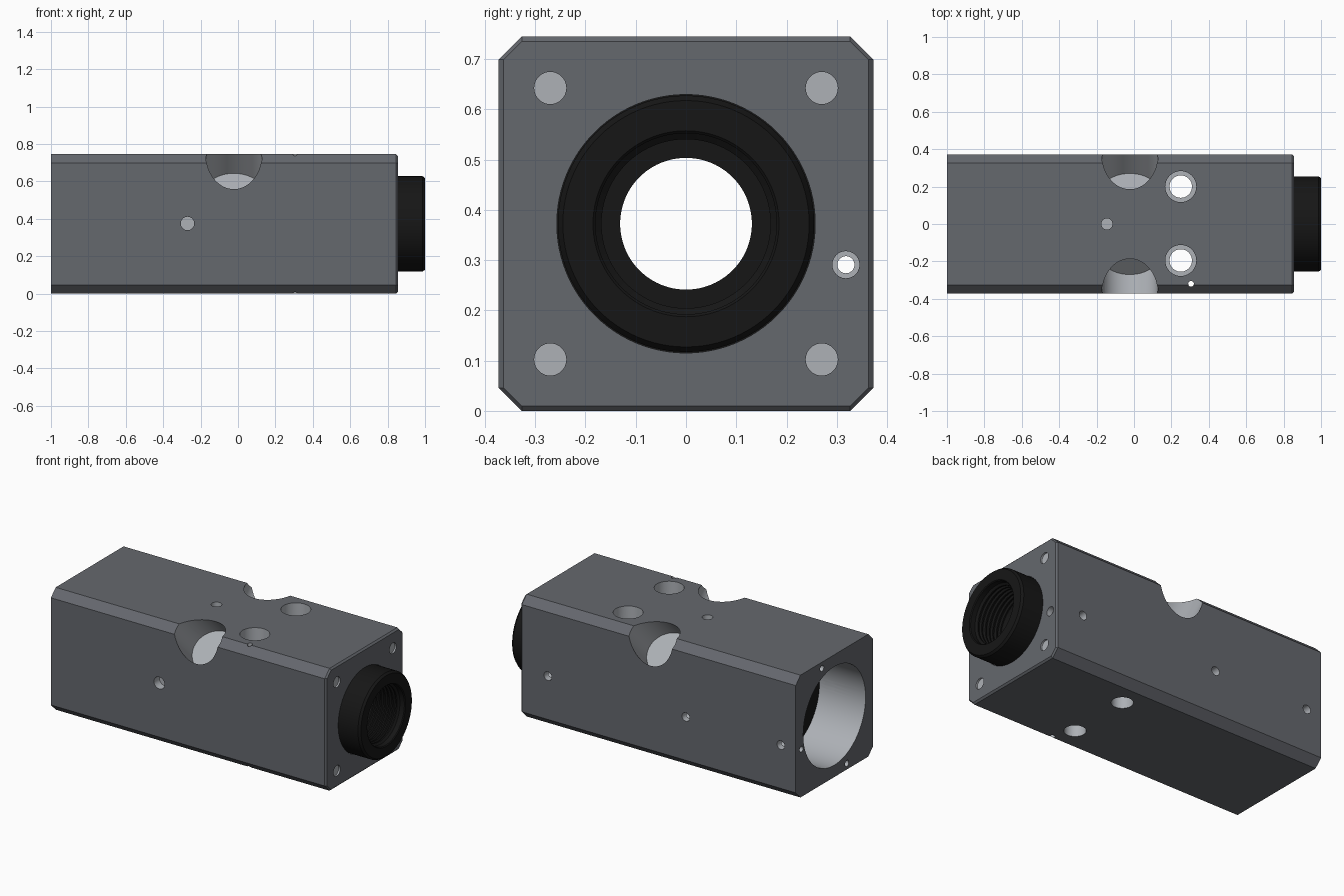
import bpy, bmesh, math
from mathutils import Vector

if "Cube" in bpy.data.objects:
    bpy.data.objects.remove(bpy.data.objects["Cube"])

H = 0.3725            # half width of the square block
TAU = 2 * math.pi


def material(name, rgb):
    m = bpy.data.materials.new(name)
    m.diffuse_color = (*rgb, 1)
    m.use_nodes = True
    m.node_tree.nodes["Principled BSDF"].inputs["Base Color"].default_value = m.diffuse_color
    return m


DARK = material("dark_grey", (0.13, 0.138, 0.155))
BLACK = material("black", (0.008, 0.008, 0.008))
BARE = material("bare_metal", (0.42, 0.44, 0.47))


def make(name, bm, mat):
    bmesh.ops.recalc_face_normals(bm, faces=bm.faces)
    me = bpy.data.meshes.new(name)
    bm.to_mesh(me)
    bm.free()
    me.materials.append(mat)
    ob = bpy.data.objects.new(name, me)
    bpy.context.collection.objects.link(ob)
    return ob


def skin(bm, rings, closed):
    """Bridge a list of vertex rings, looping round or capping the ends."""
    n = len(rings[0])
    pairs = list(zip(rings, rings[1:] + rings[:1]))
    for a, b in pairs if closed else pairs[:-1]:
        for i in range(n):
            j = (i + 1) % n
            bm.faces.new((a[i], a[j], b[j], b[i]))
    if not closed:
        bm.faces.new(rings[0])
        bm.faces.new(rings[-1])


def lathe(name, profile, mat, closed=True, seg=96):
    """Turn an (x, radius) profile about the long axis."""
    bm = bmesh.new()
    rings = [[bm.verts.new((x, r * math.cos(TAU * i / seg), H + r * math.sin(TAU * i / seg)))
              for i in range(seg)] for x, r in profile]
    skin(bm, rings, closed)
    return make(name, bm, mat)


def rod(start, end, r, seg=40, xscale=1):
    """Cylindrical cutter from start to end."""
    a, b = Vector(start), Vector(end)
    bm = bmesh.new()
    bmesh.ops.create_cone(bm, cap_ends=True, segments=seg, radius1=r, radius2=r, depth=(b - a).length)
    rot = (b - a).to_track_quat('Z', 'Y').to_matrix()
    mid = (a + b) / 2
    for v in bm.verts:
        v.co = rot @ v.co
        v.co.x *= xscale
        v.co += mid
    return make("cutter", bm, BARE)


# Block with chamfered long edges and a small bevel on the right end
def octagon(bm, x, inset):
    h, c = H - inset, H - 0.046
    pts = [(h, -c), (h, c), (c, h), (-c, h), (-h, c), (-h, -c), (-c, -h), (c, -h)]
    return [bm.verts.new((x, y, z + H)) for y, z in pts]


bm = bmesh.new()
skin(bm, [octagon(bm, -1, 0), octagon(bm, 0.845, 0), octagon(bm, 0.855, 0.01)], False)
body = make("block", bm, DARK)


def cut(tool):
    mod = body.modifiers.new("cut", 'BOOLEAN')
    mod.operation, mod.solver, mod.object = 'DIFFERENCE', 'EXACT', tool
    mod.material_mode = 'TRANSFER'
    bpy.context.view_layer.objects.active = body
    bpy.ops.object.modifier_apply(modifier=mod.name)
    bpy.data.objects.remove(tool)


# Stepped central bore
cut(lathe("cutter", [(-1.1, 0.3), (-0.66, 0.3), (-0.66, 0.135), (0.45, 0.135), (0.45, 0.3),
                     (0.8, 0.3), (0.8, 0.257), (0.95, 0.257)], BARE, closed=False))

# Four corners: diagonal pocket, deep bolt bore on the left, screw hole on the right
for sy in (-1, 1):
    for sz in (-1, 1):
        k = 0.25 / math.sqrt(2)
        cut(rod((-0.022, sy * k, H + sz * k), (-0.022, sy * 0.6, H + sz * 0.6), 0.132, 64, 1.135))
        y, z = sy * 0.27, H + sz * 0.27
        cut(rod((-1.1, y, z), (-0.06, y, z), 0.07))
        cut(rod((0.6, y, z), (0.9, y, z), 0.025))
        cut(rod((0.845, y, z), (0.9, y, z), 0.032))

# Vertical counterbored holes, top dimple and small vertical drilling
for y in (-0.195, 0.2):
    cut(rod((0.25, y, -0.1), (0.25, y, 0.9), 0.06))
    cut(rod((0.25, y, 0.64), (0.25, y, 0.9), 0.083))
cut(rod((-0.145, 0, 0.66), (-0.145, 0, 0.9), 0.03))
cut(rod((0.305, -0.32, -0.1), (0.305, -0.32, 0.9), 0.015))

# Cross drillings right through the sides
cut(rod((0.305, -0.5, 0.665), (0.305, 0.5, 0.665), 0.026))
cut(rod((0.305, -0.5, 0.665), (0.305, -0.35, 0.665), 0.036))
cut(rod((0.66, -0.5, 0.63), (0.66, 0.5, 0.63), 0.036))

# Front face: one hole into the bore, two blind holes with pilots
cut(rod((-0.76, -0.5, 0.375), (-0.76, -0.2, 0.375), 0.036))
for x in (-0.27, 0.66):
    cut(rod((x, -0.5, 0.375), (x, -0.32, 0.375), 0.036))
    cut(rod((x, -0.4, 0.375), (x, -0.1, 0.375), 0.015))

# Back face blind holes
for x in (-0.9, -0.26, 0.67):
    cut(rod((x, 0.5, 0.31), (x, 0.325, 0.31), 0.026))

# Long drilling along the block, counterbored at the right end
cut(rod((-1.1, 0.318, 0.291), (0.95, 0.318, 0.291), 0.017))
cut(rod((0.82, 0.318, 0.291), (0.95, 0.318, 0.291), 0.027))

# Small blind holes on the left end
for s in (-1, 1):
    cut(rod((-1.1, s * 0.12, H + s * 0.335), (-0.9, s * 0.12, H + s * 0.335), 0.018))

# Black threaded barrel at the right end
thread = []
for i in range(7):
    x = 0.955 - i * 0.026
    thread += [(x, 0.168), (x - 0.008, 0.168), (x - 0.013, 0.18), (x - 0.021, 0.18)]
barrel = lathe("threaded_barrel",
               [(0.46, 0.131), (0.46, 0.298), (0.79, 0.298), (0.79, 0.255), (0.987, 0.255), (1.0, 0.245),
                (1.0, 0.185), (0.995, 0.18), (0.965, 0.18)] + thread + [(0.76, 0.168), (0.76, 0.131)], BLACK)

# Dark retaining ring on the floor of the rear bore
ring = lathe("rear_retaining_ring", [(-0.69, 0.14), (-0.69, 0.299), (-0.661, 0.299), (-0.661, 0.14)], BLACK)

for ob in (body, barrel, ring):
    bpy.ops.object.select_all(action='DESELECT')
    ob.select_set(True)
    bpy.context.view_layer.objects.active = ob
    bpy.ops.object.shade_smooth_by_angle(angle=math.radians(28))
